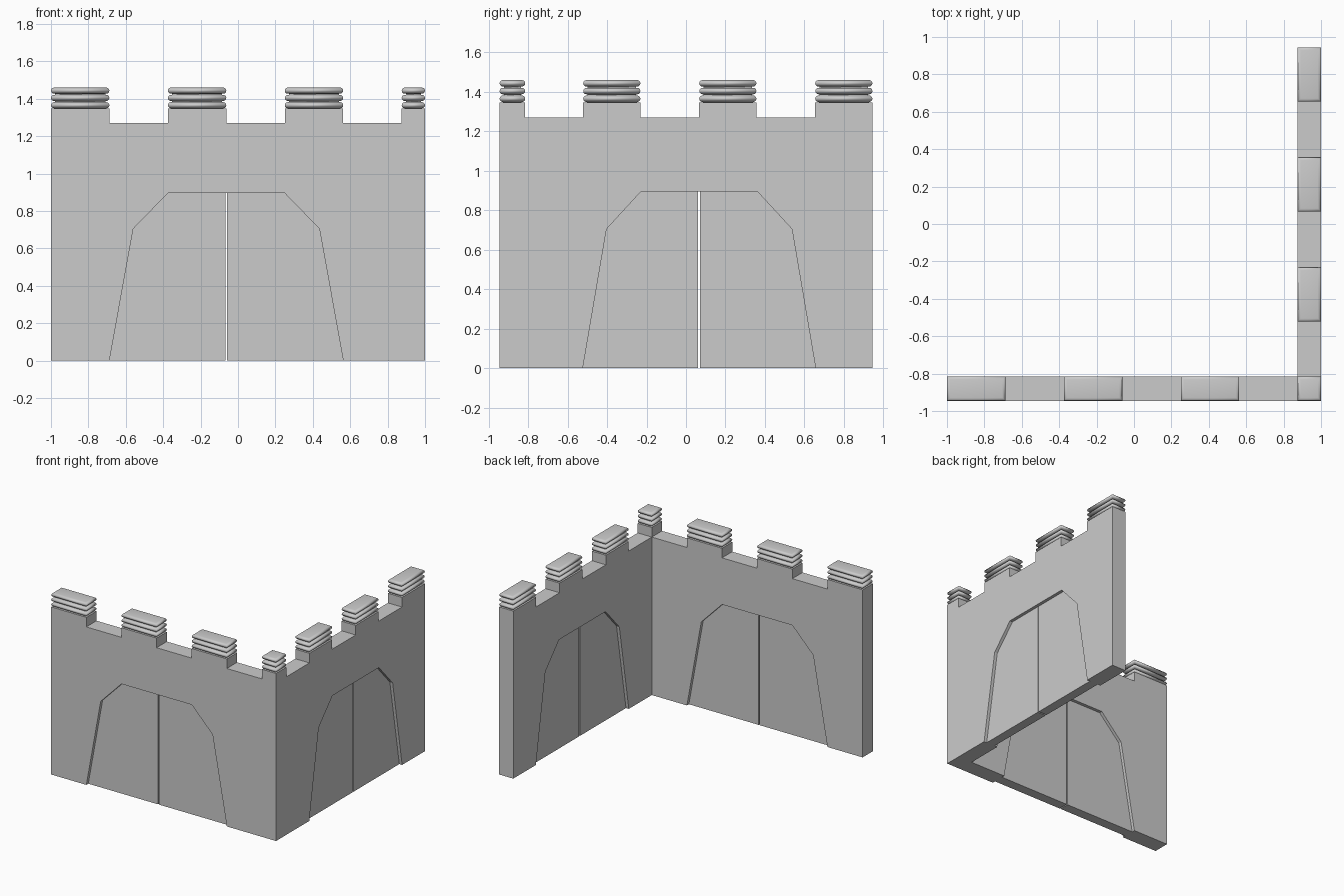
import bpy, bmesh, math

cube = bpy.data.objects.get("Cube")
if cube:
    bpy.data.objects.remove(cube, do_unlink=True)

stone = bpy.data.materials.new("grey stone")
stone.use_nodes = True
GREY = (0.6, 0.6, 0.6, 1)
stone.diffuse_color = GREY
stone.node_tree.nodes["Principled BSDF"].inputs["Base Color"].default_value = GREY

X0, X1, Y0, Y1 = -1.0, 1.0, -0.945, 0.945
XIN, YIN = 0.875, -0.815          # inner faces of the two walls
SILL, MERLON, SHOULDER, ARCH = 1.27, 1.347, 0.705, 0.895
RECESS, SLIT = 0.025, 0.005


def finish(name, bm, smooth=False):
    bmesh.ops.recalc_face_normals(bm, faces=bm.faces[:])
    for f in bm.faces:
        f.smooth = smooth
    mesh = bpy.data.meshes.new(name)
    bm.to_mesh(mesh)
    bm.free()
    mesh.materials.append(stone)
    ob = bpy.data.objects.new(name, mesh)
    bpy.context.collection.objects.link(ob)


def extrude_outline(name, outline, place, a, b):
    """Extrude a closed (along, height) outline from depth a to depth b."""
    bm = bmesh.new()
    near = [bm.verts.new(place(u, a, z)) for u, z in outline]
    far = [bm.verts.new(place(u, b, z)) for u, z in outline]
    bm.faces.new(near)
    bm.faces.new(far)
    n = len(outline)
    for i in range(n):
        j = (i + 1) % n
        bm.faces.new((near[i], near[j], far[j], far[i]))
    finish(name, bm)


def build_wall(label, start, end, depth, merlons, centre, half, place):
    # Crenellated wall outline with the gateway left open
    foot, knee, top = half, half * 0.796, half * 0.5
    outline = [(start, 0), (centre - foot, 0), (centre - knee, SHOULDER),
               (centre - top, ARCH), (centre + top, ARCH),
               (centre + knee, SHOULDER), (centre + foot, 0), (end, 0)]
    skyline = [(start, SILL)]
    for a, b in merlons:
        skyline += [(a, SILL), (a, MERLON), (b, MERLON), (b, SILL)]
    skyline.append((end, SILL))
    for p in reversed(skyline):
        if p != outline[-1] and p not in ((start, SILL), (end, SILL)):
            outline.append(p)
        elif not any(p[0] in m for m in merlons):
            outline.append(p)
    extrude_outline(label + "_wall", outline, place, *depth)
    # Two recessed door leaves with a narrow slit between them
    for side, s in (("left", 1), ("right", -1)):
        leaf = [(centre + s * u, z) for u, z in
                ((SLIT, 0), (foot, 0), (knee, SHOULDER), (top, ARCH), (SLIT, ARCH))]
        extrude_outline(f"{label}_door_{side}", leaf, place,
                        depth[0] + RECESS, depth[1] - RECESS)


def build_cap(name, xa, xb, ya, yb):
    """Three stacked slabs with rounded rims, lofted as one piece."""
    r, pitch, neck = 0.0165, 0.039, 0.022
    rings = []
    for k in range(3):
        mid = MERLON + r + 0.002 + k * pitch
        rings.append((mid - r, neck))
        for i in range(7):
            t = math.pi * (i / 6 - 0.5)
            rings.append((mid + r * math.sin(t), r * (1 - math.cos(t))))
        rings.append((mid + r, neck))
    rings.pop()
    rings[0] = (MERLON - 0.002, neck)
    bm = bmesh.new()
    loops = [[bm.verts.new(p) for p in
              ((xa + d, ya + d, z), (xb - d, ya + d, z),
               (xb - d, yb - d, z), (xa + d, yb - d, z))] for z, d in rings]
    for lo, hi in zip(loops, loops[1:]):
        for i in range(4):
            j = (i + 1) % 4
            bm.faces.new((lo[i], lo[j], hi[j], hi[i]))
    bm.faces.new(loops[0])
    bm.faces.new(loops[-1])
    finish(name, bm, smooth=True)


front_merlons = [(X0 + k * 0.625, X0 + k * 0.625 + 0.3125) for k in range(3)] + [(XIN, X1)]
side_merlons = [(Y1 - 0.29 - k * 0.588, Y1 - k * 0.588) for k in (2, 1, 0)]

build_wall("front", X0, X1, (Y0, YIN), front_merlons, -0.0625, 0.625,
           lambda u, d, z: (u, d, z))
build_wall("side", YIN, Y1, (XIN, X1), side_merlons, 0.067, 0.59,
           lambda u, d, z: (d, u, z))

for n, (a, b) in enumerate(front_merlons):
    build_cap(f"front_cap_{n + 1}", a, b, Y0, YIN)
for n, (a, b) in enumerate(side_merlons):
    build_cap(f"side_cap_{n + 1}", XIN, X1, a, b)
